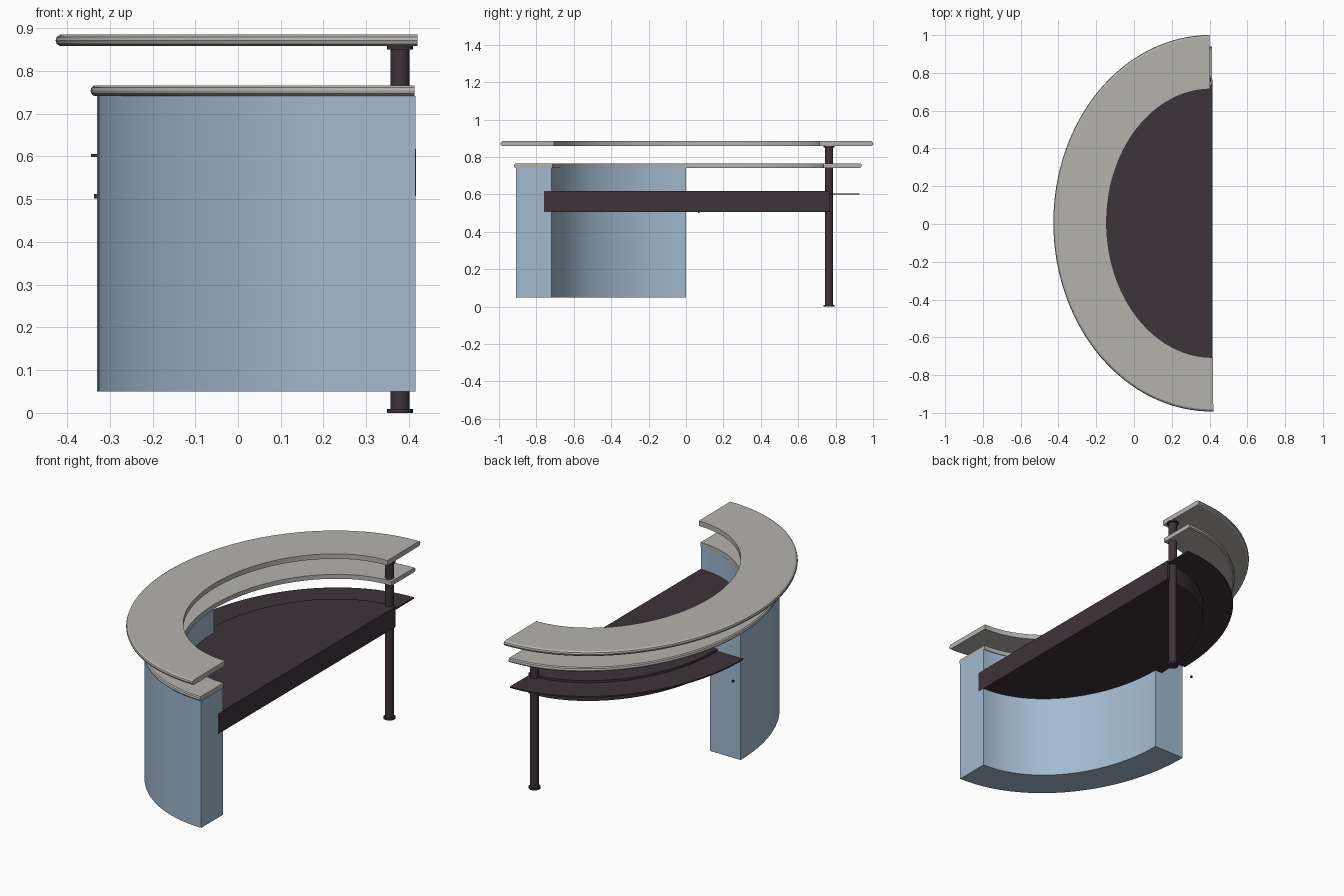
import bpy
import bmesh
from math import cos, sin, pi, radians

cube = bpy.data.objects.get("Cube")
if cube:
    bpy.data.objects.remove(cube)


def material(name, rgb):
    m = bpy.data.materials.new(name)
    m.use_nodes = True
    m.diffuse_color = (*rgb, 1)
    m.node_tree.nodes["Principled BSDF"].inputs["Base Color"].default_value = (*rgb, 1)
    return m


GREY = material("stone grey", (0.46, 0.45, 0.43))
BLUE = material("panel blue", (0.36, 0.49, 0.63))
DARK = material("dark charcoal", (0.046, 0.033, 0.041))


def finish(name, bm, mat):
    bmesh.ops.remove_doubles(bm, verts=bm.verts, dist=0.0001)
    bmesh.ops.recalc_face_normals(bm, faces=bm.faces)
    mesh = bpy.data.meshes.new(name)
    bm.to_mesh(mesh)
    bm.free()
    mesh.materials.append(mat)
    ob = bpy.data.objects.new(name, mesh)
    bpy.context.collection.objects.link(ob)
    bpy.ops.object.select_all(action="DESELECT")
    ob.select_set(True)
    bpy.context.view_layer.objects.active = ob
    bpy.ops.object.shade_smooth_by_angle(angle=radians(25))
    return ob


def arc_slab(name, mat, centre, inner, outer, profile, start=-90, end=90, steps=64):
    """Sweep a (inner-to-outer fraction, height) profile along an elliptical arc."""
    bm = bmesh.new()
    rings = []
    for i in range(steps + 1):
        t = radians(start + (end - start) * i / steps)
        ring = []
        for f, z in profile:
            a = inner[0] + (outer[0] - inner[0]) * f
            b = inner[1] + (outer[1] - inner[1]) * f
            ring.append(bm.verts.new((centre[0] - a * cos(t), centre[1] + b * sin(t), z)))
        rings.append(ring)
    n = len(profile)
    for r, s in zip(rings, rings[1:]):
        for k in range(n):
            bm.faces.new((r[k], r[(k + 1) % n], s[(k + 1) % n], s[k]))
    bm.faces.new(rings[0])
    bm.faces.new(rings[-1])
    return finish(name, bm, mat)


def box_profile(z0, z1):
    return [(0, z0), (1, z0), (1, z1), (0, z1)]


def nosed_profile(z0, z1):
    """Flat inner edge and rounded outer edge."""
    h = z1 - z0
    return [(0, z0), (0.96, z0), (0.99, z0 + h * 0.2), (1, z0 + h * 0.5),
            (0.99, z0 + h * 0.8), (0.96, z1), (0, z1)]


def cylinder(bm, x, y, z0, z1, radius, sides=24):
    made = bmesh.ops.create_cone(bm, cap_ends=True, segments=sides,
                                 radius1=radius, radius2=radius, depth=z1 - z0)
    bmesh.ops.translate(bm, verts=made["verts"], vec=(x, y, (z0 + z1) / 2))


# Raised counter, turned very slightly
top = arc_slab("upper_counter", GREY, (0.41, 0), (0.555, 0.71), (0.837, 0.997),
               nosed_profile(0.858, 0.885))
top.rotation_euler.z = 0.01

# Lower counter
arc_slab("lower_counter", GREY, (0.413, 0.01), (0.565, 0.725), (0.758, 0.93),
         nosed_profile(0.742, 0.766))

# Curved front body, one quarter of the ring
arc_slab("curved_body", BLUE, (0.415, 0), (0.56, 0.72), (0.745, 0.91),
         box_profile(0.05, 0.742), end=0, steps=40)

# Half-oval desk and the thin ledge around its back half
arc_slab("desk", DARK, (0.416, 0.003), (0, 0), (0.605, 0.763), box_profile(0.507, 0.618))
arc_slab("ledge", DARK, (0.414, 0), (0.55, 0.71), (0.758, 0.927),
         box_profile(0.599, 0.606), start=0, steps=40)

# Support post with foot and head discs
bm = bmesh.new()
cylinder(bm, 0.379, 0.765, 0.004, 0.855, 0.022)
cylinder(bm, 0.379, 0.765, 0, 0.009, 0.03)
cylinder(bm, 0.379, 0.765, 0.85, 0.859, 0.03)
finish("support_post", bm, DARK)

# Small loose stud behind the desk
bm = bmesh.new()
bmesh.ops.create_cube(bm, size=0.01)
stud = finish("stud", bm, DARK)
stud.location = (-0.332, 0.068, 0.507)
